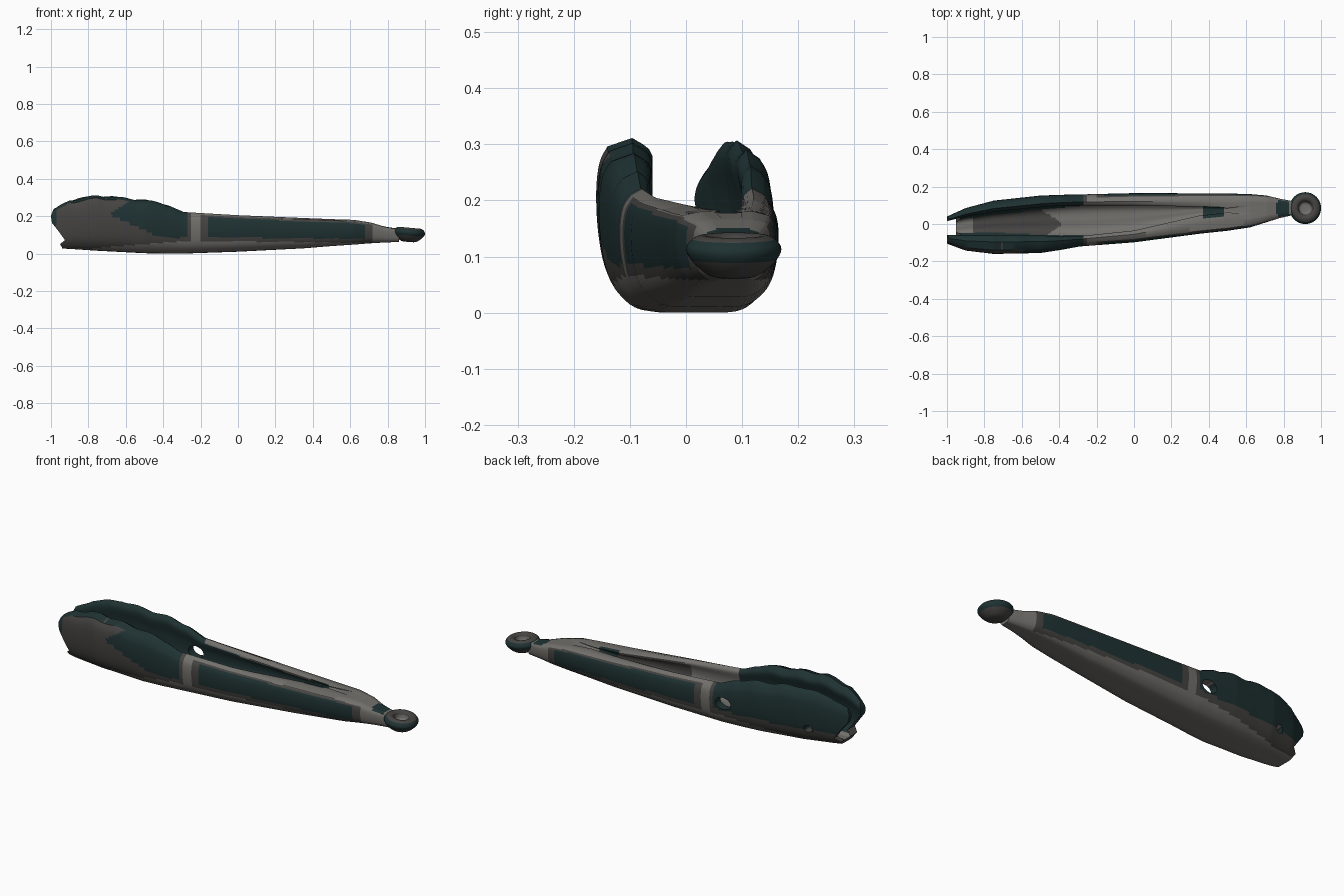
import bpy, bmesh, math
from mathutils import Vector

if "Cube" in bpy.data.objects:
    bpy.data.objects.remove(bpy.data.objects["Cube"])


def mat(name, col):
    m = bpy.data.materials.new(name)
    m.diffuse_color = (*col, 1)
    m.use_nodes = True
    m.node_tree.nodes["Principled BSDF"].inputs["Base Color"].default_value = m.diffuse_color
    return m


MATS = [mat("pale grey", (0.17, 0.163, 0.15)),
        mat("dark grey", (0.06, 0.058, 0.055)),
        mat("dark teal", (0.014, 0.032, 0.033))]
PALE, GREY, TEAL = 0, 1, 2

# stations: x, front y, back y, bottom z, rim z, front rim inner y, back rim inner y, floor z
ST = [(-1.00, -.105, .040, .03, .225, -.06, .015, .05),
      (-.90, -.142, .085, .025, .285, -.06, .040, .05),
      (-.75, -.160, .125, .015, .310, -.06, .065, .05),
      (-.50, -.155, .152, .002, .285, -.062, .090, .045),
      (-.39, -.138, .156, .0, .265, -.065, .098, .045),
      (-.29, -.120, .158, .0, .222, -.065, .100, .05),
      (0.00, -.098, .165, .010, .205, -.035, .100, .08),
      (0.35, -.052, .164, .028, .190, .045, .092, .12),
      (0.50, -.036, .163, .040, .184, .060, .085, .165),
      (0.62, -.018, .160, .048, .180, .050, .100, .178),
      (0.71, .010, .152, .055, .166, .065, .100, .166),
      (0.78, .032, .135, .059, .145, .070, .100, .145),
      (0.86, .050, .120, .062, .132, .075, .095, .132)]


def station(x):
    for a, b in zip(ST, ST[1:]):
        if x <= b[0] + 1e-9:
            t = (x - a[0]) / (b[0] - a[0])
            return [p + (q - p) * t for p, q in zip(a, b)]
    return list(ST[-1])


# half section: outer in (u toward side, v height)
OUTER = [(0, 0), (.5, .01), (.75, .1), (.9, .24), (.98, .45), (1, .68), (.96, .85), (.86, .95)]


def refine(pts, n):
    out = []
    for i in range(len(pts) - 1):
        p0, p1, p2, p3 = (Vector(pts[max(0, min(len(pts) - 1, i + k))]) for k in (-1, 0, 1, 2))
        for k in range(n):
            t = k / n
            out.append(.5 * (2 * p1 + (p2 - p0) * t + (2 * p0 - 5 * p1 + 4 * p2 - p3) * t * t
                             + (3 * p1 - p0 - 3 * p2 + p3) * t ** 3))
    return out + [Vector(pts[-1])]


def half(x, back):
    _, yf, yb, zb, zt, fi, bi, zf = station(x)
    if x < -.36:
        zt += .005 * math.sin(38 * x + (1.5 if back else 0))
    yc, ic = (yf + yb) / 2, (fi + bi) / 2
    y, yi = (yb, bi) if back else (yf, fi)
    w = y - yc
    out = [(yc + u * w, zb + v * (zt - zb)) for u, v in OUTER]
    edge = out[-1][0]
    dz = zt - zf
    wall = (y - yi) * .2 * min(1, dz / .1)
    inn = [(yi + (edge - yi) * .45, zt), (yi, zt - .12 * dz), (yi + wall, zt - .4 * dz),
           (yi + wall, zf + .3 * dz), (yi + (ic - yi) * .15, zf + .08 * dz),
           (yi + (ic - yi) * .5, zf), (ic, zf)]
    return refine(out, 4) + refine(inn, 4), len(out) * 4 - 3


def new_obj(name, bm, mats=True):
    bmesh.ops.recalc_face_normals(bm, faces=bm.faces)
    me = bpy.data.meshes.new(name)
    bm.to_mesh(me)
    bm.free()
    ob = bpy.data.objects.new(name, me)
    bpy.context.collection.objects.link(ob)
    if mats:
        for m in MATS:
            me.materials.append(m)
    return ob


# channel body: open scoop head running into a tapered handle
bm = bmesh.new()
rings = []
N = 186
for i in range(N + 1):
    x = -1 + 1.86 * i / N
    f, no = half(x, False)
    b, _ = half(x, True)
    loop = f + b[::-1][1:-1]
    rings.append([bm.verts.new((x, p[0], p[1])) for p in loop])
nf, nl = len(f), len(rings[0])
for r0, r1 in zip(rings, rings[1:]):
    for j in range(nl):
        k = (j + 1) % nl
        face = bm.faces.new((r0[j], r0[k], r1[k], r1[j]))
        inner = no <= j < nl - no
        face.material_index = 1 if inner else 0
bm.faces.new(rings[0])
bm.faces.new(rings[-1])
body = new_obj("channel_body", bm)


# cutters for the ragged open end and the two holes in the back wall
def prism(name, pts, y0, y1):
    bm = bmesh.new()
    a = [bm.verts.new((x, y0, z)) for x, z in pts]
    b = [bm.verts.new((x, y1, z)) for x, z in pts]
    bm.faces.new(a)
    bm.faces.new(b[::-1])
    for i in range(len(a)):
        k = (i + 1) % len(a)
        bm.faces.new((a[i], b[i], b[k], a[k]))
    ob = new_obj(name, bm, False)
    ob.hide_render = True
    return ob


def oval(cx, cz, rx, rz):
    return [(cx + rx * math.cos(t * math.pi / 10), cz + rz * math.sin(t * math.pi / 10)) for t in range(20)]


cutters = [prism("end_cutter", [(-1.1, -.1), (-.942, -.1), (-.942, .035), (-.952, .05), (-.925, .072),
                                (-.96, .12), (-.994, .163), (-1.001, .2), (-.985, .24), (-.95, .4), (-1.1, .4)], -.4, .4),
           prism("large_hole_cutter", oval(-.33, .135, .045, .032), .06, .3),
           prism("small_hole_cutter", oval(-.80, .105, .022, .02), .03, .3)]
bpy.context.view_layer.objects.active = body
for c in cutters:
    md = body.modifiers.new("cut", 'BOOLEAN')
    md.operation = 'DIFFERENCE'
    md.solver = 'EXACT'
    md.object = c
    bpy.ops.object.modifier_apply(modifier=md.name)
for c in cutters:
    bpy.data.objects.remove(c)


# painted regions of the body
def outer_colour(c, n, back, zt):
    x, z = c.x, c.z
    if x < -.23:
        if x < -.975:
            return TEAL
        if z < .05 + .08 * (x + .5) or n.z < -.85:
            return PALE
        if x > -.275:
            return PALE if x > -.25 else GREY
        if back:
            return TEAL if z > .095 else GREY
        if z > zt - .012:
            return TEAL
        left = -.69 + (1.6 * (z - .21) if z > .21 else 2.2 * (.21 - z))
        return TEAL if x > left and z > .085 else GREY
    lo, hi = .085 - .01 * x, zt - .018
    if -.16 < x < .68 and lo < z < hi:
        return TEAL
    if -.20 < x < .72 and lo - .02 < z < hi + .008:
        return GREY
    return TEAL if .77 < x < .83 and n.z > .6 else PALE


def inner_colour(c, n, back, zf, zt):
    x = c.x
    if x < -.27:
        if n.z > .6 and c.z < zf + .04:
            return PALE if x < -.86 or x > -.38 - 1.5 * abs(c.y) else GREY
        return TEAL
    if .37 < x < .48 and .035 < c.y < .095:
        return TEAL
    if c.z < zt - .02 and x < .48:
        if back and n.z < .5:
            return TEAL
        if not back and 0 < x < .4 and n.z < .6:
            return GREY
    if .76 < x < .83:
        return TEAL
    return PALE


for p in body.data.polygons:
    c, n = p.center, p.normal
    s = station(c.x)
    back = c.y > (s[1] + s[2]) / 2
    if p.material_index == 1:
        p.material_index = inner_colour(c, n, back, s[7], s[4])
    else:
        p.material_index = outer_colour(c, n, back, s[4])

# dished ring at the tip of the handle
prof = refine([(0, -.045), (.04, -.042), (.072, -.018), (.085, .006), (.074, .024), (.055, .031),
               (.038, .022), (.03, -.005), (0, -.008)], 4)
bm = bmesh.new()
S = 40
rows = []
for r, z in prof:
    if r < 1e-4:
        rows.append([bm.verts.new((0, 0, z))] * S)
    else:
        rows.append([bm.verts.new((r * math.cos(2 * math.pi * k / S), r * math.sin(2 * math.pi * k / S), z))
                     for k in range(S)])
for i in range(len(rows) - 1):
    for k in range(S):
        q = (rows[i][k], rows[i][(k + 1) % S], rows[i + 1][(k + 1) % S], rows[i + 1][k])
        face = bm.faces.new(list(dict.fromkeys(q)))
        face.material_index = PALE if i >= 25 else TEAL if 9 <= i < 16 else GREY
ring = new_obj("tip_ring", bm)
ring.location = (.915, .085, .107)
ring.rotation_euler = (0, math.radians(5), 0)

for ob in (body, ring):
    bpy.ops.object.select_all(action='DESELECT')
    ob.select_set(True)
    bpy.context.view_layer.objects.active = ob
    bpy.ops.object.shade_smooth_by_angle(angle=math.radians(40))
